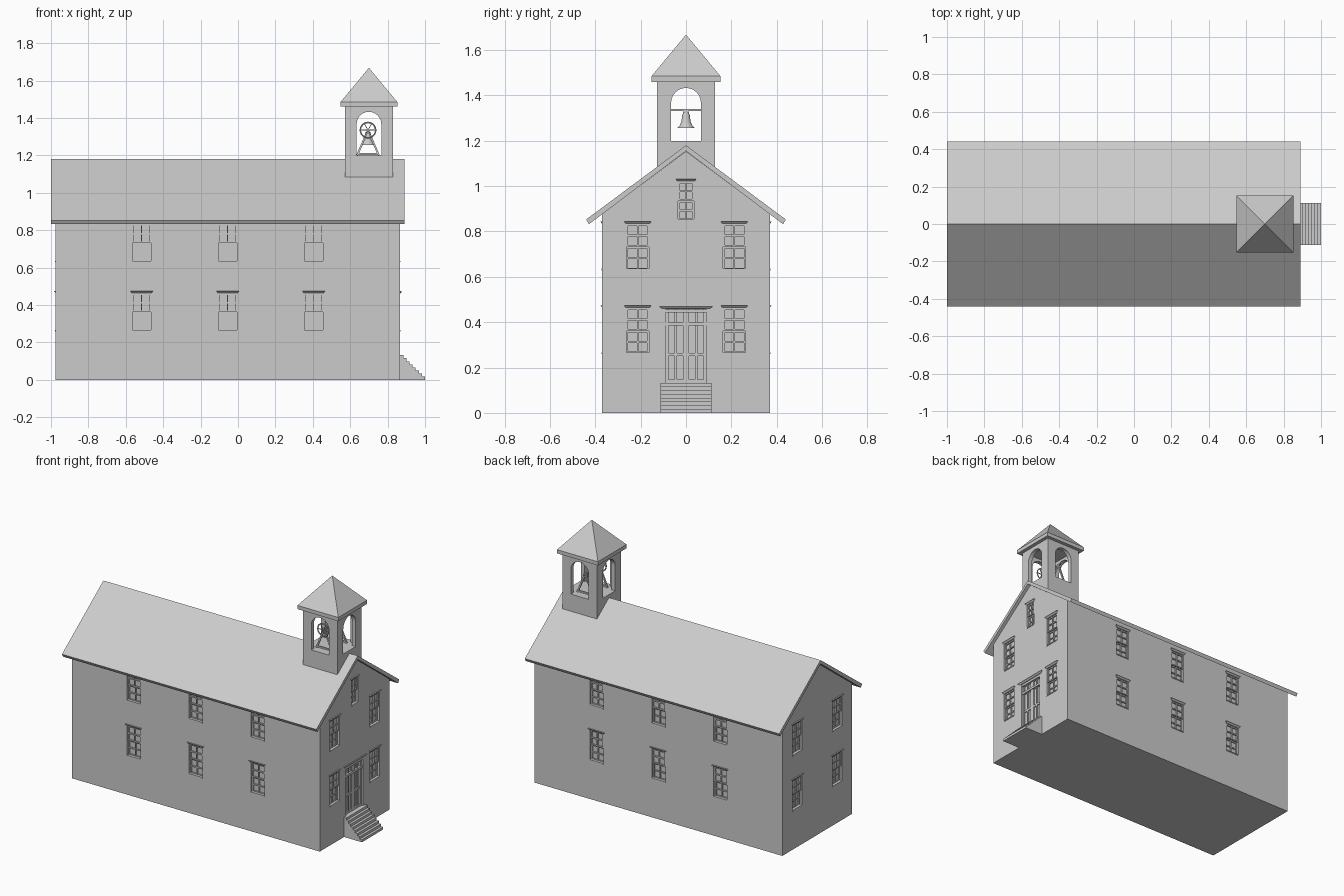
import bpy, bmesh, math
from mathutils import Matrix, Vector

default = bpy.data.objects.get("Cube")
if default:
    bpy.data.objects.remove(default, do_unlink=True)

GREY = (0.6, 0.6, 0.6, 1)
grey = bpy.data.materials.new("plain_grey")
grey.use_nodes = True
grey.diffuse_color = GREY
grey.node_tree.nodes["Principled BSDF"].inputs["Base Color"].default_value = GREY


def finish(name, bm):
    """Turn a bmesh into a named object."""
    bmesh.ops.recalc_face_normals(bm, faces=bm.faces)
    me = bpy.data.meshes.new(name)
    bm.to_mesh(me)
    bm.free()
    me.materials.append(grey)
    ob = bpy.data.objects.new(name, me)
    bpy.context.collection.objects.link(ob)
    return ob


def add_box(bm, lo, hi, frame=Matrix(), wedge=False):
    """Box between two corners; a wedge slopes back towards its lower edge."""
    lo, hi = Vector(lo), Vector(hi)
    mid, size = (lo + hi) / 2, hi - lo
    verts = bmesh.ops.create_cube(bm, size=1)["verts"]
    for v in verts:
        x, y, z = v.co
        if wedge and z < 0:
            x *= 0.86
            y = min(y, -0.3)
        v.co = frame @ (mid + Vector((x * size.x, y * size.y, z * size.z)))


def add_bar(bm, p, q, thick):
    p, q = Vector(p), Vector(q)
    d = q - p
    m = Matrix.Translation((p + q) / 2) @ d.to_track_quat('Z', 'Y').to_matrix().to_4x4()
    bmesh.ops.create_cube(bm, size=1, matrix=m @ Matrix.Diagonal((thick, thick, d.length, 1)))


def add_prism(bm, profile, axis, a, b):
    """Extrude a (horizontal, z) profile along x or y."""
    def point(h, z, t):
        return (t, h, z) if axis == 'x' else (h, t, z)
    face = bm.faces.new([bm.verts.new(point(h, z, a)) for h, z in profile])
    ext = bmesh.ops.extrude_face_region(bm, geom=[face])["geom"]
    step = Vector((b - a, 0, 0) if axis == 'x' else (0, b - a, 0))
    bmesh.ops.translate(bm, vec=step, verts=[g for g in ext if isinstance(g, bmesh.types.BMVert)])


def cut(target, cutter_bm):
    cutter = finish("cutter", cutter_bm)
    cutter.hide_render = True
    mod = target.modifiers.new("cut", 'BOOLEAN')
    mod.operation, mod.solver, mod.object = 'DIFFERENCE', 'EXACT', cutter
    bpy.context.view_layer.objects.active = target
    bpy.ops.object.modifier_apply(modifier=mod.name)
    bpy.data.objects.remove(cutter, do_unlink=True)


# Walls with gable ends
X0, X1, HALF = -0.975, 0.867, 0.37
bm = bmesh.new()
add_prism(bm, [(-HALF, 0), (HALF, 0), (HALF, 0.876), (0, 1.154), (-HALF, 0.876)], 'x', X0, X1)
walls = finish("walls", bm)

# Roof
bm = bmesh.new()
add_prism(bm, [(0, 1.18), (0.44, 0.853), (0.428, 0.832), (0, 1.155),
               (-0.428, 0.832), (-0.44, 0.853)], 'x', -1, 0.89)
finish("roof", bm)

# Wall frames: local x runs along the wall, local y points outwards
def wall_frame(x, y, degrees):
    return Matrix.Translation((x, y, 0)) @ Matrix.Rotation(math.radians(degrees), 4, 'Z')

front = wall_frame(0, -HALF, 180)
back = wall_frame(0, HALF, 0)
right = wall_frame(X1, 0, -90)
left = wall_frame(X0, 0, 90)
long_spots = [-0.515, -0.055, 0.405]
end_spots = [-0.213, 0.213]
openings = bmesh.new()
DEEP = 0.022


def add_window(bm, frame, u, z, w=0.1, h=0.2):
    """Two-sash window: opening, deep lower sash, shallow upper sash, header, sill."""
    r, mid, top = w / 2, z + h / 2, z + h
    add_box(openings, (u - r, -DEEP, z), (u + r, 0.02, top), frame)
    add_box(bm, (u - r, -DEEP, mid), (u + r, -0.014, top), frame)
    for s, e, y in ((z, mid, -0.014), (mid, top, -0.005)):
        b = 0.008
        for a, c in ((-r, b - r), (-b / 3, b / 3), (r - b, r)):
            add_box(bm, (u + a, -DEEP, s), (u + c, y, e), frame)
        for k in (s, (s + e - b) / 2, e - b):
            add_box(bm, (u - r, -DEEP, k), (u + r, y - 0.001, k + b), frame)
    add_box(bm, (u - r - 0.01, -0.005, top), (u + r + 0.01, 0.009, top + 0.012), frame, True)
    add_box(bm, (u - r, -DEEP, z - 0.003), (u + r, 0.003, z + 0.004), frame)


for name, frame, spots in (("front", front, [-u for u in long_spots]), ("back", back, long_spots),
                           ("right", right, end_spots), ("left", left, end_spots)):
    bm = bmesh.new()
    for u in spots:
        for z in (0.262, 0.632):
            add_window(bm, frame, u, z)
    finish(name + "_windows", bm)

# Small gable window above the entrance
bm = bmesh.new()
add_window(bm, right, 0, 0.85, 0.07, 0.17)
finish("gable_window", bm)

# Double entrance door with panels and a top light
bm = bmesh.new()
add_box(openings, (-0.105, -DEEP, 0.132), (0.105, 0.02, 0.458), right)
for s in (-1, 1):
    for a, b, y in ((0.09, 0.105, -0.002), (0.001, 0.014, -0.012),
                    (0.04, 0.05, -0.014), (0.078, 0.09, -0.012)):
        lo, hi = sorted((s * a, s * b))
        add_box(bm, (lo, -DEEP, 0.132), (hi, y, 0.458), right)
for z, y in ((0.132, -0.013), (0.25, -0.015), (0.385, -0.006), (0.442, -0.003)):
    add_box(bm, (-0.1, -DEEP, z), (0.1, y, z + 0.015), right)
add_box(bm, (-0.12, -0.005, 0.458), (0.12, 0.008, 0.47), right, True)
finish("entrance_door", bm)
cut(walls, openings)

# Entrance steps
STEPS = 8
run, rise = (1 - X1) / STEPS, 0.132 / STEPS
profile = [(X1 - 0.01, 0), (1, 0)]
for i in range(STEPS):
    profile += [(1 - i * run, (i + 1) * rise), (1 - (i + 1) * run, (i + 1) * rise)]
profile[-1] = (X1 - 0.01, 0.132)
bm = bmesh.new()
add_prism(bm, profile, 'y', -0.113, 0.113)
finish("entrance_steps", bm)

# Bell tower: hollow box with an arch through each side
TX, TW, SILL = 0.7, 0.128, 1.2
bm = bmesh.new()
add_box(bm, (TX - TW, -TW, 1.085), (TX + TW, TW, 1.462))
tower = finish("bell_tower", bm)
bm = bmesh.new()
add_box(bm, (TX - 0.1, -0.1, SILL), (TX + 0.1, 0.1, 1.45))
cut(tower, bm)
R = 0.066
arch = [(-R, SILL), (R, SILL)]
arch += [(R * math.cos(t * math.pi / 12), 1.367 + R * math.sin(t * math.pi / 12)) for t in range(13)]
for axis, shift, centre in (('x', 0, TX), ('y', TX, 0)):
    bm = bmesh.new()
    add_prism(bm, [(h + shift, z) for h, z in arch], axis, centre - 0.2, centre + 0.2)
    cut(tower, bm)

# Tower cornice and pyramid roof
TE = 0.152
bm = bmesh.new()
add_box(bm, (TX - TE, -TE, 1.46), (TX + TE, TE, 1.485))
finish("tower_cornice", bm)
bm = bmesh.new()
base = [bm.verts.new((TX + sx * TE, sy * TE, 1.485)) for sx, sy in ((-1, -1), (1, -1), (1, 1), (-1, 1))]
tip = bm.verts.new((TX, 0, 1.668))
bm.faces.new(base)
for i in range(4):
    bm.faces.new((base[i], base[(i + 1) % 4], tip))
finish("tower_roof", bm)

# Bell, turned from a profile
BX, AXLE = 0.695, 1.335
bm = bmesh.new()
outline = [(0.001, 1.326), (0.012, 1.324), (0.017, 1.312), (0.02, 1.285), (0.027, 1.268),
           (0.039, 1.256), (0.035, 1.256), (0.015, 1.285), (0.001, 1.315)]
pts = [bm.verts.new((BX + r, 0, z)) for r, z in outline]
edges = [bm.edges.new(pair) for pair in zip(pts, pts[1:])]
bmesh.ops.spin(bm, geom=pts + edges, cent=(BX, 0, 0), axis=(0, 0, 1), angle=2 * math.pi, steps=24)
bmesh.ops.remove_doubles(bm, verts=bm.verts, dist=0.0002)
bell = finish("bell", bm)
bpy.context.view_layer.objects.active = bell
bell.select_set(True)
bpy.ops.object.shade_smooth_by_angle()
bell.select_set(False)

# Bell axle and the two A-shaped stands
bm = bmesh.new()
add_bar(bm, (BX, -0.095, AXLE), (BX, 0.095, AXLE), 0.009)
add_box(bm, (BX - 0.008, -0.012, 1.322), (BX + 0.008, 0.012, AXLE))
for y in (-0.075, 0.075):
    for s in (-1, 1):
        add_bar(bm, (BX + s * 0.058, y, SILL), (BX, y, AXLE), 0.01)
    add_bar(bm, (BX - 0.055, y, SILL + 0.008), (BX + 0.055, y, SILL + 0.008), 0.01)
finish("bell_stand", bm)

# Bell wheel with spokes
bpy.ops.mesh.primitive_torus_add(location=(BX, -0.088, AXLE), rotation=(math.pi / 2, 0, 0),
                                 major_radius=0.041, minor_radius=0.004,
                                 major_segments=24, minor_segments=6)
wheel = bpy.context.object
wheel.name = "bell_wheel"
wheel.data.materials.append(grey)
bm = bmesh.new()
for i in range(3):
    a = i * math.pi / 3
    d = Vector((math.cos(a), 0, math.sin(a))) * 0.041
    c = Vector((BX, -0.088, AXLE))
    add_bar(bm, c - d, c + d, 0.004)
finish("wheel_spokes", bm)
